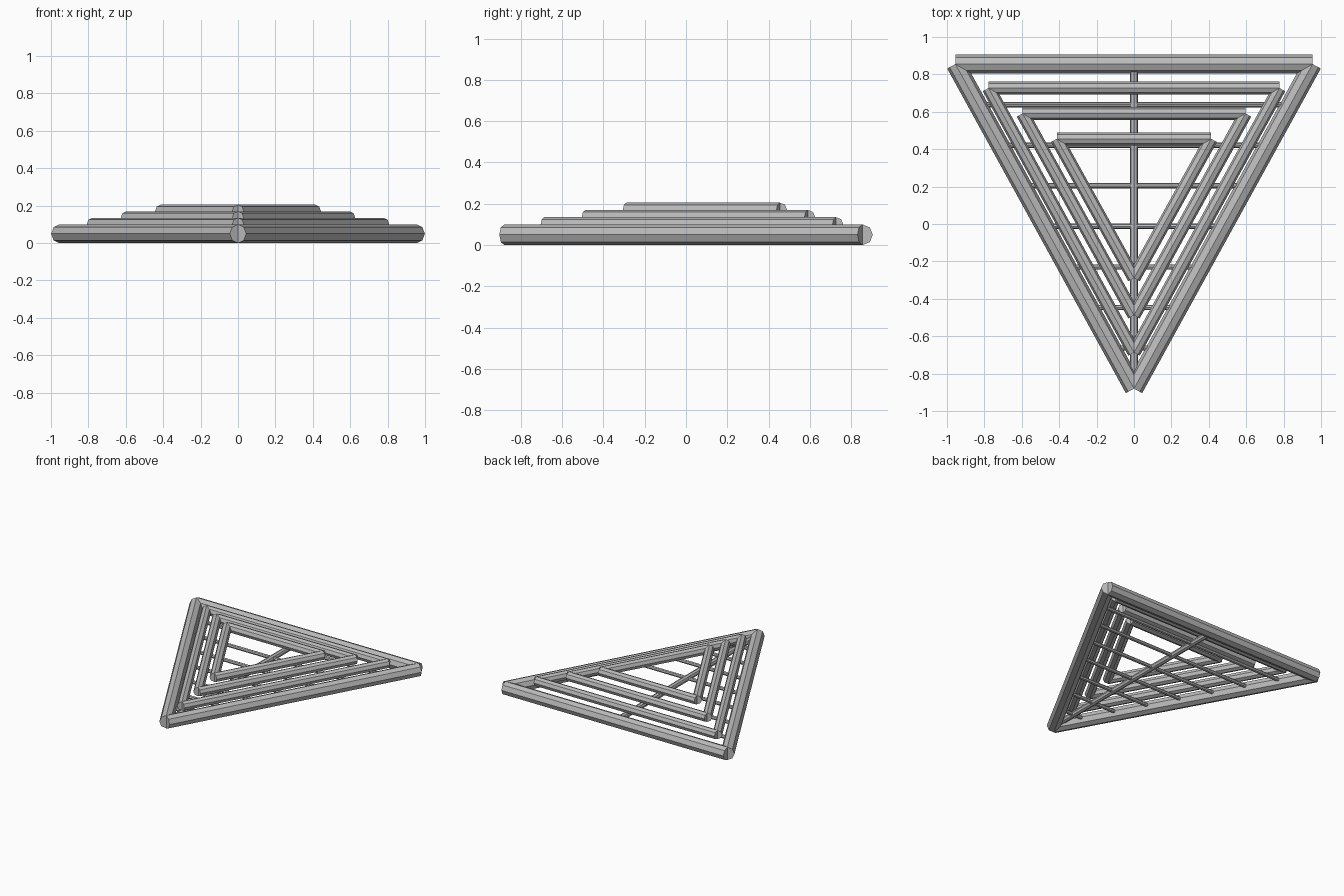
import bpy
from mathutils import Vector

cube = bpy.data.objects.get("Cube")
if cube:
    bpy.data.objects.remove(cube, do_unlink=True)

# One plain grey for every bar
grey = bpy.data.materials.new("plain_grey")
grey.use_nodes = True
colour = (0.5, 0.5, 0.5, 1)
grey.diffuse_color = colour
grey.node_tree.nodes["Principled BSDF"].inputs["Base Color"].default_value = colour


def bar(name, start, end, radius):
    """Eight-sided capped bar between two points, with an edge on top."""
    start, end = Vector(start), Vector(end)
    axis = end - start
    bpy.ops.mesh.primitive_cylinder_add(vertices=8, radius=radius, depth=axis.length,
                                        location=(start + end) / 2)
    obj = bpy.context.object
    obj.rotation_euler = axis.to_track_quat("Z", "Y").to_euler()
    obj.name = name
    obj.data.materials.append(grey)
    return obj


# Stepped triangular frames: name, half width, front y, back y, height, radius
FRAMES = [
    ("base", 0.955, -0.88, 0.855, 0.05, 0.05),
    ("second", 0.778, -0.687, 0.727, 0.10, 0.035),
    ("third", 0.596, -0.488, 0.591, 0.135, 0.035),
    ("top", 0.413, -0.289, 0.455, 0.17, 0.035),
]
for name, half, front, back, z, radius in FRAMES:
    bar(name + "_back_bar", (-half, back, z), (half, back, z), radius)
    for side, sign in (("left", 1), ("right", -1)):
        bar(f"{name}_{side}_bar", (0, front, z), (sign * half, back, z), radius)

# Centre spine and cross slats inside the base frame
_, half, front, back, z, _ = FRAMES[0]
bar("centre_spine", (0, front, z), (0, back, z), 0.022)
for i in range(1, 8):
    t = i / 8
    y = front + (back - front) * t
    bar(f"cross_slat_{i}", (-half * t, y, z), (half * t, y, z), 0.014)
